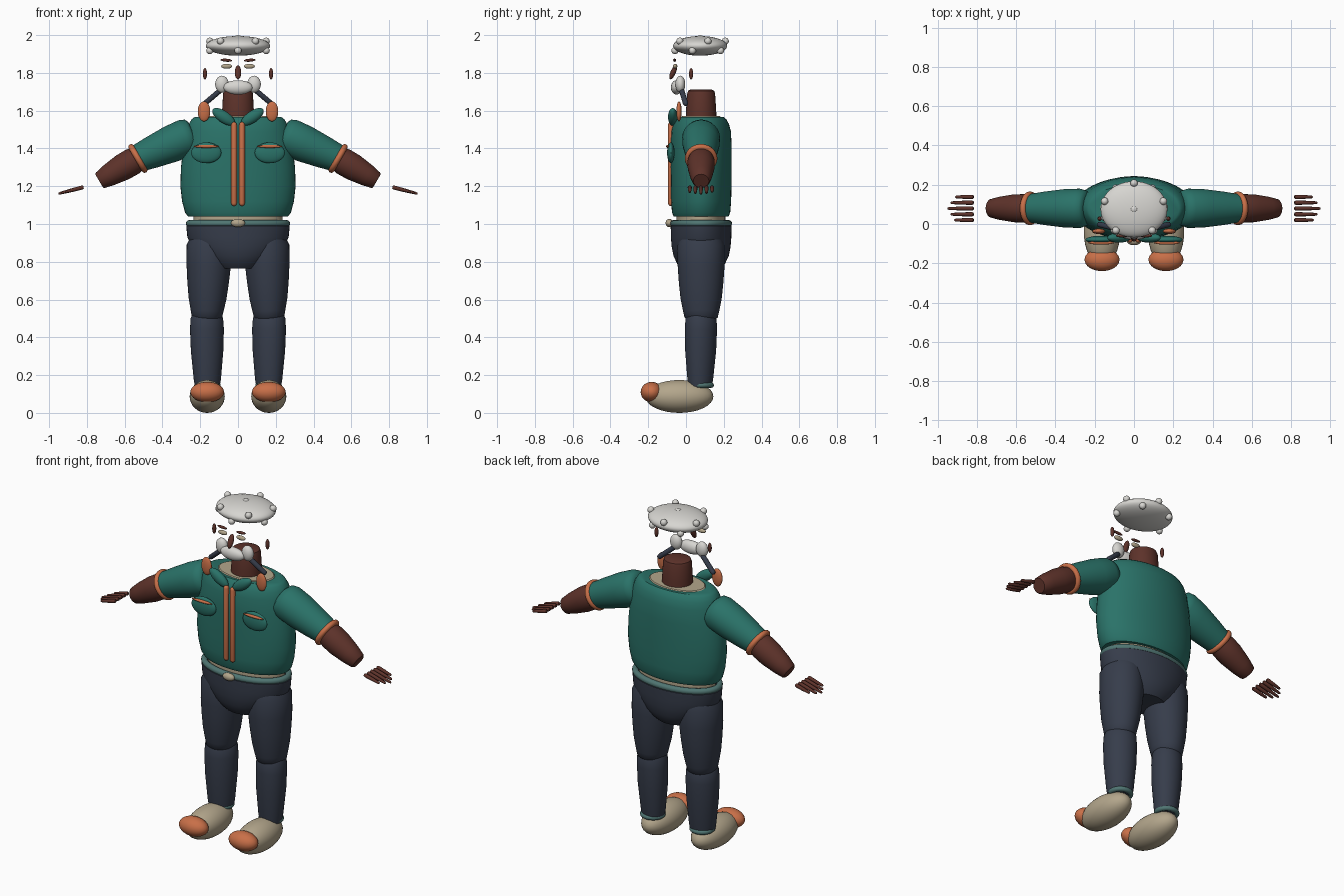
import bpy, bmesh, math
from mathutils import Vector, Matrix

if "Cube" in bpy.data.objects:
    bpy.data.objects.remove(bpy.data.objects["Cube"], do_unlink=True)


def material(name, rgb):
    m = bpy.data.materials.new(name)
    m.use_nodes = True
    m.diffuse_color = (*rgb, 1)
    bsdf = m.node_tree.nodes["Principled BSDF"]
    bsdf.inputs["Base Color"].default_value = (*rgb, 1)
    bsdf.inputs["Roughness"].default_value = 0.7
    return m


GREEN = material("jacket green", (0.023, 0.17, 0.14))
BROWN = material("skin brown", (0.11, 0.032, 0.023))
ORANGE = material("trim orange", (0.58, 0.16, 0.065))
NAVY = material("trouser navy", (0.037, 0.046, 0.07))
CREAM = material("cream", (0.45, 0.38, 0.26))
WHITE = material("white", (0.68, 0.67, 0.64))
TEAL = material("belt teal", (0.08, 0.18, 0.17))
CY = 0.08  # depth of the body axis


def finish(bm, name, mat, matrix):
    bmesh.ops.transform(bm, matrix=matrix, verts=bm.verts)
    bmesh.ops.recalc_face_normals(bm, faces=bm.faces)
    me = bpy.data.meshes.new(name)
    bm.to_mesh(me)
    bm.free()
    me.materials.append(mat)
    ob = bpy.data.objects.new(name, me)
    bpy.context.collection.objects.link(ob)
    bpy.ops.object.select_all(action="DESELECT")
    ob.select_set(True)
    bpy.context.view_layer.objects.active = ob
    bpy.ops.object.shade_smooth_by_angle(angle=math.radians(40))
    return ob


def ellipsoid(name, mat, centre, radii, rot=Matrix(), seg=32):
    bm = bmesh.new()
    bmesh.ops.create_uvsphere(bm, u_segments=seg, v_segments=seg // 2, radius=1)
    return finish(bm, name, mat, Matrix.Translation(centre) @ rot @ Matrix.Diagonal((*radii, 1)))


def loft(name, mat, start, end, rings, seg=48):
    """Elliptical sections (t along the axis, rx, ry) joined and capped."""
    start, end = Vector(start), Vector(end)
    axis = end - start
    bm = bmesh.new()
    loops = []
    for t, rx, ry in rings:
        loops.append([bm.verts.new((rx * math.cos(a), ry * math.sin(a), t * axis.length))
                      for a in (math.tau * i / seg for i in range(seg))])
    for low, high in zip(loops, loops[1:]):
        for i in range(seg):
            j = (i + 1) % seg
            bm.faces.new((low[i], low[j], high[j], high[i]))
    bm.faces.new(loops[0])
    bm.faces.new(loops[-1])
    turn = axis.to_track_quat("Z", "Y").to_matrix().to_4x4()
    return finish(bm, name, mat, Matrix.Translation(start) @ turn)


def stack(name, mat, x, rings):
    """Upright loft whose rings are given by absolute height."""
    return loft(name, mat, (x, CY, 0), (x, CY, 1), rings)


def capsule(name, mat, start, end, r):
    length = (Vector(end) - Vector(start)).length
    k = r / length
    steps = [math.radians(a) for a in (5, 30, 60, 90)]
    rings = [(k - k * math.cos(a), r * math.sin(a), r * math.sin(a)) for a in steps]
    rings += [(1 - t, rx, ry) for t, rx, ry in reversed(rings)]
    return loft(name, mat, start, end, rings, 20)


def hoop(name, mat, centre, axis, rx, ry, tube):
    bm = bmesh.new()
    n, m = 48, 12
    grid = [[bm.verts.new(((rx + tube * math.cos(b)) * math.cos(a),
                           (ry + tube * math.cos(b)) * math.sin(a), tube * math.sin(b)))
             for b in (math.tau * j / m for j in range(m))]
            for a in (math.tau * i / n for i in range(n))]
    for i in range(n):
        for j in range(m):
            p, q = grid[i], grid[(i + 1) % n]
            k = (j + 1) % m
            bm.faces.new((p[j], q[j], q[k], p[k]))
    turn = Vector(axis).to_track_quat("Z", "Y").to_matrix().to_4x4()
    return finish(bm, name, mat, Matrix.Translation(centre) @ turn)


# Torso, shirt, neck and hips
stack("jacket", GREEN, 0, [(1.04, .265, .145), (1.06, .28, .154), (1.12, .296, .159), (1.2, .305, .161),
                           (1.3, .302, .162), (1.4, .29, .162), (1.49, .273, .158), (1.53, .26, .147),
                           (1.555, .245, .133), (1.566, .23, .12)])
stack("undershirt", CREAM, 0, [(1.0, .235, .13), (1.1, .235, .13), (1.5, .2, .12), (1.56, .178, .11), (1.571, .165, .1)])
stack("neck", BROWN, 0, [(1.5, .086, .082), (1.6, .084, .08), (1.69, .079, .074), (1.705, .074, .069), (1.712, .06, .055)])
stack("hips", NAVY, 0, [(.765, .12, .105), (.79, .155, .127), (.83, .2, .146), (.88, .245, .156),
                        (.93, .268, .16), (.99, .274, .161), (1.0, .26, .15)])
hoop("belt", TEAL, (0, CY, 1.003), (0, 0, 1), .258, .146, .018)
ellipsoid("buckle", CREAM, (0, -.088, 1.005), (.037, .02, .022))

# Hat with two staggered rows of studs
ellipsoid("hat", WHITE, (0, .075, 1.943), (.17, .143, .052), seg=48)
ellipsoid("hat_top_stud", WHITE, (0, .075, 1.986), (.02, .02, .014), seg=16)
for i in range(10):
    a = math.radians(90 + 36 * i)
    z = 1.918 if i % 2 else 1.968
    ellipsoid("hat_stud", WHITE, (.157 * math.cos(a), .075 + .133 * math.sin(a), z), (.019,) * 3, seg=16)

# Face
ellipsoid("nose", BROWN, (0, -.068, 1.803), (.017, .014, .04), Matrix.Rotation(math.radians(-24), 4, "X"))
ellipsoid("moustache_middle", WHITE, (0, -.05, 1.723), (.077, .03, .038))

for s, side in ((1, "left"), (-1, "right")):
    def part(n):
        return side + "_" + n

    ellipsoid(part("eye"), CREAM, (s * .06, -.058, 1.835), (.029, .012, .013))
    ellipsoid(part("eyebrow"), BROWN, (s * .062, -.06, 1.867), (.031, .008, .008),
              Matrix.Rotation(s * math.radians(-4), 4, "Y"))
    ellipsoid(part("ear"), BROWN, (s * .175, .027, 1.795), (.011, .011, .03))
    ellipsoid(part("moustache_end"), WHITE, (s * .085, -.03, 1.74), (.036, .026, .045))

    # Cord, shoulder tab and collar
    capsule(part("cord"), NAVY, (s * .085, -.025, 1.715), (s * .185, .0, 1.63), .014)
    ellipsoid(part("shoulder_tab"), ORANGE, (s * .18, -.037, 1.596), (.033, .014, .053))
    tilt = Matrix.Rotation(s * math.radians(-34), 4, "Y")
    ellipsoid(part("collar"), GREEN, (s * .076, -.07, 1.567), (.07, .025, .031), tilt)

    # Jacket front
    capsule(part("zip_strip"), ORANGE, (s * .021, -.08, 1.095), (s * .021, -.08, 1.54), .015)
    ellipsoid(part("pocket"), GREEN, (s * .168, -.08, 1.377), (.08, .02, .055))
    ellipsoid(part("pocket_trim"), ORANGE, (s * .168, -.096, 1.411), (.067, .009, .008))

    # Arm
    shoulder, elbow, wrist = (s * .235, CY, 1.475), (s * .53, CY, 1.347), (s * .735, CY, 1.228)
    loft(part("sleeve"), GREEN, shoulder, elbow,
         [(0, .07, .07), (.04, .09, .09), (.14, .1, .1), (.4, .098, .098), (.75, .085, .085), (1, .073, .073)])
    loft(part("forearm"), BROWN, elbow, wrist,
         [(-.1, .06, .06), (.15, .072, .072), (.4, .071, .071), (.75, .059, .059), (.97, .047, .047), (1, .041, .041)])
    hoop(part("sleeve_cuff"), ORANGE, elbow, Vector(wrist) - Vector(elbow), .07, .07, .016)

    # Fingers
    for i, reach in enumerate((.91, .935, .95, .935, .915)):
        y = .138 - .0295 * i
        z = 1.195 - (reach - .818) * .26
        loft(part("finger"), BROWN, (s * .818, y, 1.195), (s * reach, y, z),
             [(0, .008, .008), (.06, .011, .011), (.5, .01, .01), (.95, .007, .007), (1, .004, .004)], 14)

    # Leg
    loft(part("thigh"), NAVY, (s * .165, CY, .497), (s * .15, CY, .93),
         [(0, .078, .072), (.02, .088, .08), (.1, .096, .087), (.25, .109, .1), (.45, .118, .11),
          (.65, .124, .117), (.9, .125, .12), (1, .11, .1)])
    loft(part("shin"), NAVY, (s * .162, .075, .14), (s * .165, CY, .52),
         [(0, .068, .06), (.1, .074, .066), (.5, .088, .08), (.8, .092, .083), (.95, .088, .08), (1, .08, .07)])
    hoop(part("ankle_band"), TEAL, (s * .162, CY, .147), (0, 0, 1), .056, .054, .014)

    # Shoe
    ellipsoid(part("shoe"), CREAM, (s * .163, -.035, .087), (.093, .18, .087))
    ellipsoid(part("toe_cap"), ORANGE, (s * .163, -.182, .11), (.089, .058, .054))
